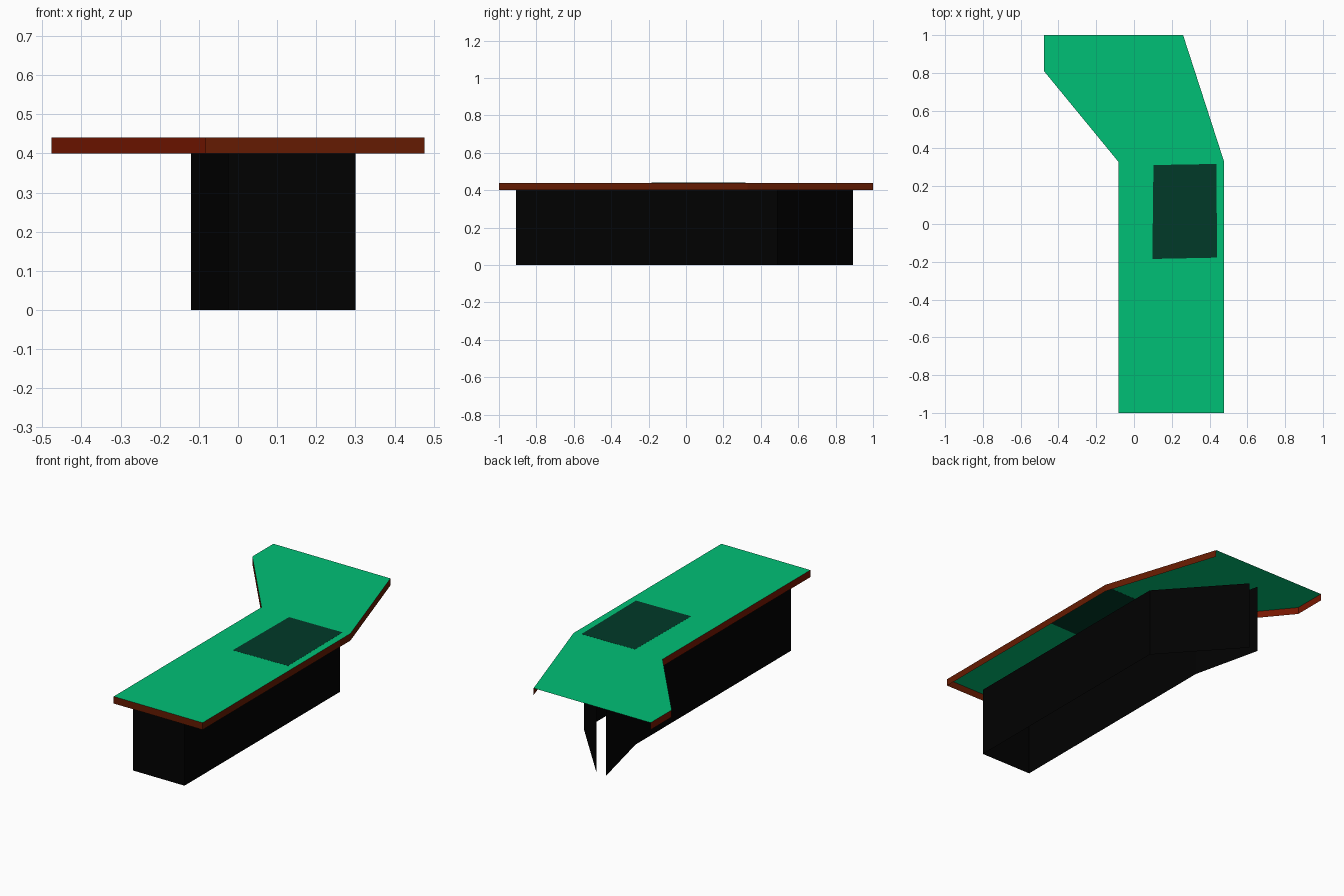
import bpy

if "Cube" in bpy.data.objects:
    bpy.data.objects.remove(bpy.data.objects["Cube"])


def material(name, rgb):
    m = bpy.data.materials.new(name)
    m.diffuse_color = (*rgb, 1)
    m.use_nodes = True
    m.node_tree.nodes["Principled BSDF"].inputs["Base Color"].default_value = m.diffuse_color
    return m


GREEN = material("green top", (0.0, 0.53, 0.18))
BROWN = material("brown edge", (0.13, 0.011, 0.0005))
RED = material("red brown edge", (0.18, 0.008, 0.0))
BLACK = material("black panel", (0.0003, 0.0003, 0.0003))
INLAY = material("dark green inlay", (0.0003, 0.042, 0.022))


def make(name, verts, faces, mats, slots=None):
    me = bpy.data.meshes.new(name)
    me.from_pydata(verts, [], faces)
    for m in mats:
        me.materials.append(m)
    for p, s in zip(me.polygons, slots or [0] * len(faces)):
        p.material_index = s
    ob = bpy.data.objects.new(name, me)
    bpy.context.collection.objects.link(ob)
    return ob


def wall_strip(name, path, z0, z1, mats, slots=None):
    """Open vertical wall following a plan path."""
    n = len(path)
    verts = [(x, y, z) for z in (z0, z1) for x, y in path]
    faces = [(i, i + 1, n + i + 1, n + i) for i in range(n - 1)]
    return make(name, verts, faces, mats, slots)


# Counter outline, running from back left, round the front, to back right
outline = [(-0.477, 1), (-0.477, 0.81), (-0.083, 0.33), (-0.083, -1),
           (0.477, -1), (0.477, 0.33), (0.26, 1)]

# Counter top: a single sheet, open underneath
make("counter_top", [(x, y, 0.44) for x, y in outline],
     [tuple(range(len(outline)))], [GREEN])

# Edge band: left side redder, back side left open
wall_strip("edge_band", outline, 0.40, 0.44, [BROWN, RED], [1, 1, 1, 0, 0, 0])

# Base panels: open at the back slit and at the floor
base = [(-0.12, 0.893), (-0.025, 0.49), (-0.025, -0.91),
        (0.3, -0.91), (0.3, 0.49), (-0.063, 0.893)]
wall_strip("base_panels", base, 0.0, 0.40, [BLACK])

# Dark inlay visible from above and below
patch = [(0.097, -0.185), (0.44, -0.178), (0.436, 0.318), (0.103, 0.312)]
make("inlay_plate",
     [(x, y, z) for z in (0.4394, 0.4405) for x, y in patch],
     [(3, 2, 1, 0), (4, 5, 6, 7)] +
     [(i, (i + 1) % 4, 4 + (i + 1) % 4, 4 + i) for i in range(4)], [INLAY])
